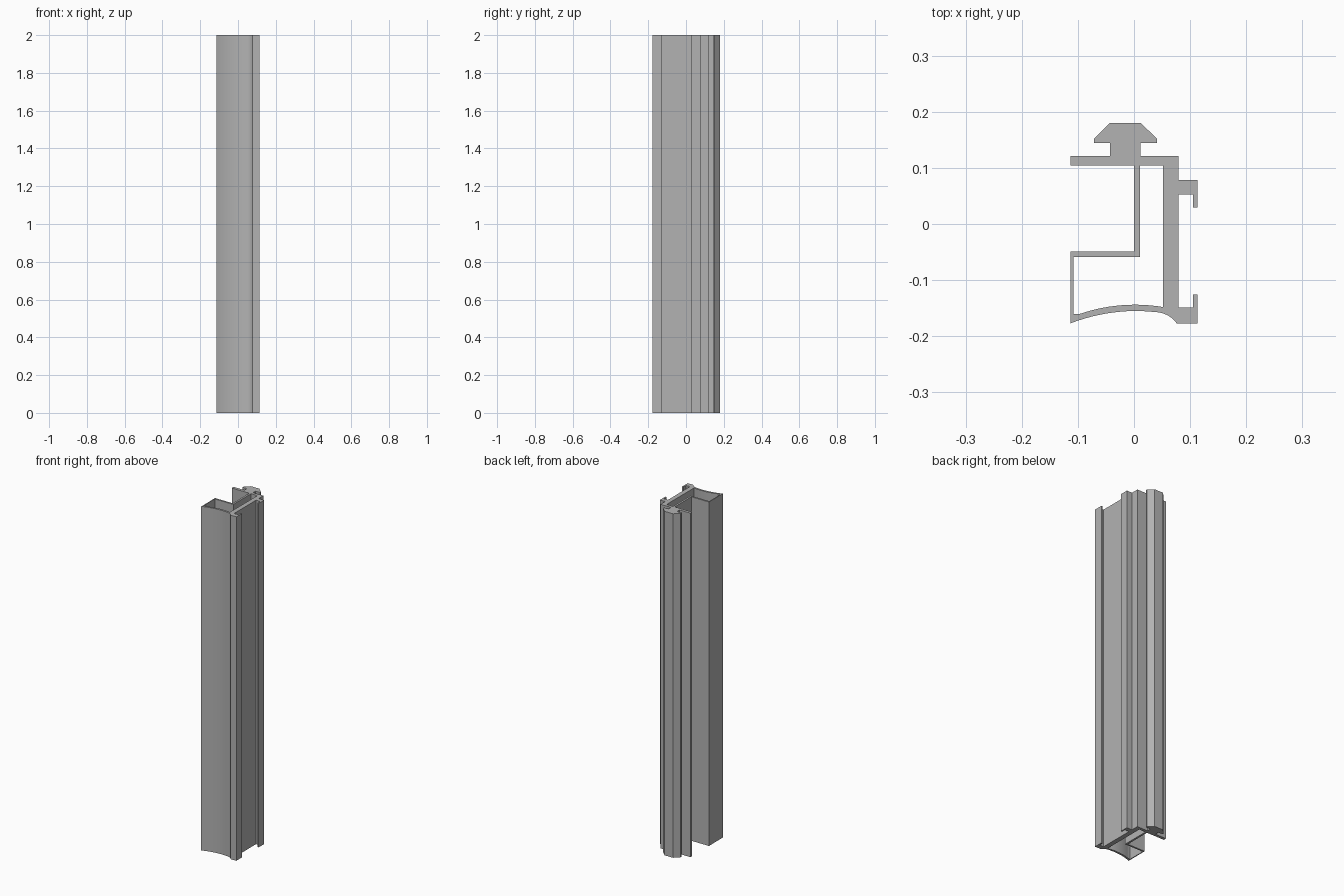
import bpy, bmesh
from math import sin, cos, atan2, radians, tau
from mathutils import Vector

if "Cube" in bpy.data.objects:
    bpy.data.objects.remove(bpy.data.objects["Cube"])

HEIGHT = 2.0


def arc(a, b, c, steps):
    """Points on the circle from a through b to c."""
    a, b, c = Vector(a), Vector(b), Vector(c)
    d = 2 * (a.x * (b.y - c.y) + b.x * (c.y - a.y) + c.x * (a.y - b.y))
    q = [p.length_squared for p in (a, b, c)]
    o = Vector(((q[0] * (b.y - c.y) + q[1] * (c.y - a.y) + q[2] * (a.y - b.y)) / d,
                (q[0] * (c.x - b.x) + q[1] * (a.x - c.x) + q[2] * (b.x - a.x)) / d))
    r = (a - o).length
    t0 = atan2(a.y - o.y, a.x - o.x)
    t1 = atan2(c.y - o.y, c.x - o.x)
    sweep = (t1 - t0 + tau / 2) % tau - tau / 2
    angles = [t0 + sweep * i / steps for i in range(steps + 1)]
    return [(o.x + r * cos(t), o.y + r * sin(t)) for t in angles]


def extrude_profile(name, loops, height, mat):
    """Solid bar from an outer loop and hole loops."""
    bm = bmesh.new()
    edges = []
    for loop in loops:
        vs = [bm.verts.new((x, y, 0)) for x, y in loop]
        edges += [bm.edges.new((v, vs[i - 1])) for i, v in enumerate(vs)]
    bmesh.ops.triangle_fill(bm, edges=edges, use_beauty=True)
    res = bmesh.ops.extrude_face_region(bm, geom=bm.faces[:], use_keep_orig=True)
    top = [g for g in res["geom"] if isinstance(g, bmesh.types.BMVert)]
    bmesh.ops.translate(bm, verts=top, vec=(0, 0, height))
    bmesh.ops.recalc_face_normals(bm, faces=bm.faces[:])
    me = bpy.data.meshes.new(name)
    bm.to_mesh(me)
    bm.free()
    me.materials.append(mat)
    ob = bpy.data.objects.new(name, me)
    bpy.context.collection.objects.link(ob)
    return ob


grey = bpy.data.materials.new("aluminium grey")
grey.use_nodes = True
colour = (0.45, 0.45, 0.45, 1)
grey.diffuse_color = colour
grey.node_tree.nodes["Principled BSDF"].inputs["Base Color"].default_value = colour

# Arrow-shaped head, right half down to the flange
head_right = [(-.043, .18), (.012, .18), (.041, .152), (.041, .144), (.012, .144), (.012, .121)]
# Flange end and the two hooked lips on the left side of the bar
hooks = [(.079, .121), (.079, .078), (.113, .078), (.113, .029), (.105, .029), (.105, .053),
         (.079, .053), (.079, -.149), (.105, -.149), (.105, -.126), (.113, -.126), (.113, -.177)]
# Concave front face
front = arc((.076, -.177), (.062, -.164), (.04, -.157), 6) + \
    arc((.012, -.155), (-.052, -.16), (-.113, -.177), 12)
# Box corner, web, flange and the other half of the head
back = [(-.113, -.049), (0, -.049), (0, .104), (-.113, .104), (-.113, .121),
        (-.043, .121), (-.043, .144), (-.071, .144), (-.071, .152)]

# Inner chamber
chamber = [(.011, .104), (.052, .104)] + \
    arc((.052, -.148), (.012, -.144), (-.096, -.16), 14) + \
    [(-.108, -.16), (-.108, -.059), (.011, -.059)]

bar = extrude_profile("extruded_frame_bar", [head_right + hooks + front + back, chamber],
                      HEIGHT, grey)

# Smooth the curved front while keeping the corners crisp
bpy.context.view_layer.objects.active = bar
bar.select_set(True)
bpy.ops.object.shade_smooth_by_angle(angle=radians(25))
